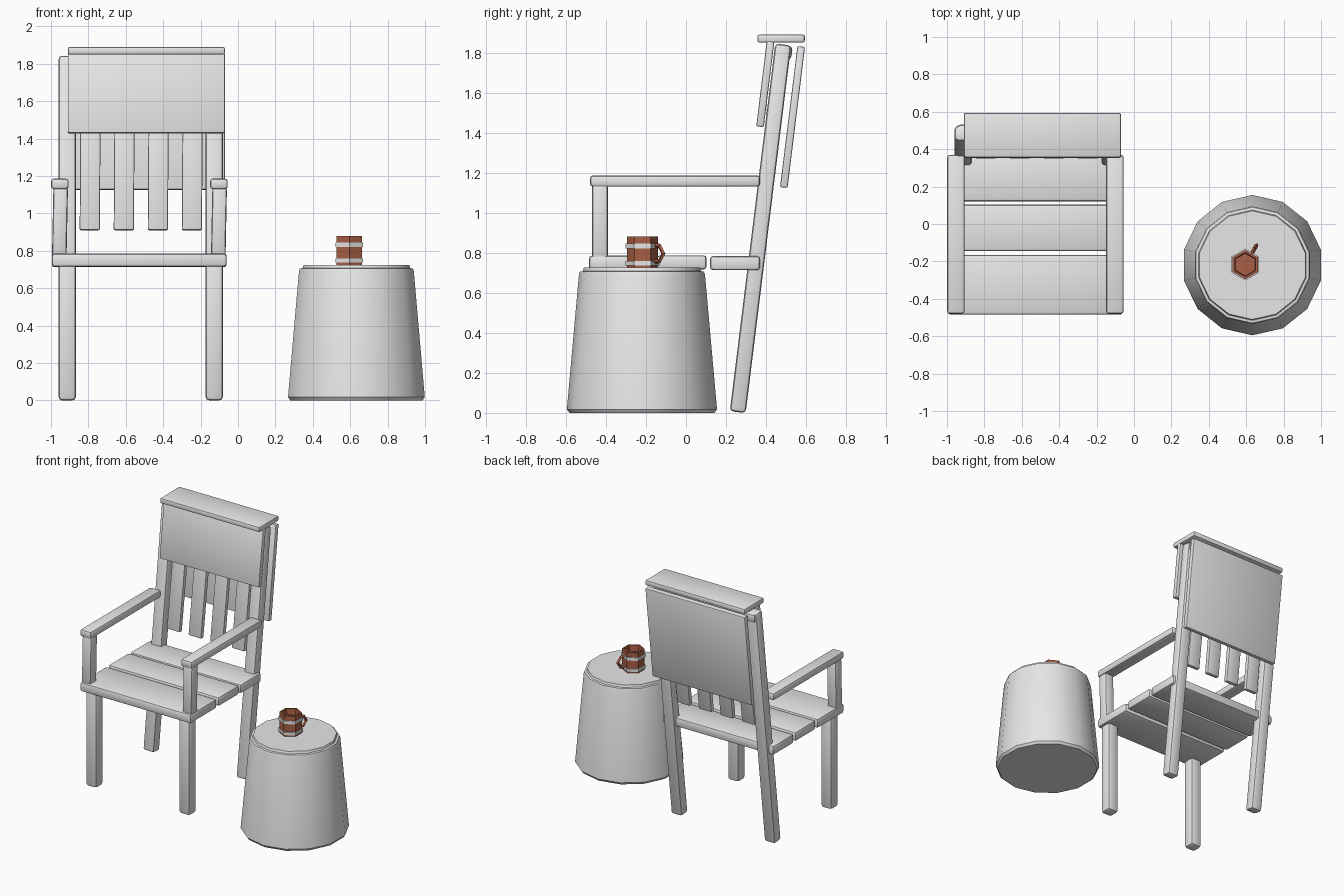
import bpy, bmesh, math
from mathutils import Vector

if "Cube" in bpy.data.objects:
    bpy.data.objects.remove(bpy.data.objects["Cube"])


def material(name, rgb):
    m = bpy.data.materials.new(name)
    m.use_nodes = True
    m.diffuse_color = (*rgb, 1)
    m.node_tree.nodes["Principled BSDF"].inputs["Base Color"].default_value = (*rgb, 1)
    return m


GREY = material("pale grey", (0.8, 0.8, 0.8))
BROWN = material("mug brown", (0.4, 0.114, 0.06))


def finish(obj, mat, angle=30):
    obj.data.materials.append(mat)
    bpy.ops.object.select_all(action='DESELECT')
    obj.select_set(True)
    bpy.context.view_layer.objects.active = obj
    bpy.ops.object.shade_smooth_by_angle(angle=math.radians(angle))
    return obj


def from_bmesh(name, bm):
    bmesh.ops.recalc_face_normals(bm, faces=bm.faces)
    mesh = bpy.data.meshes.new(name)
    bm.to_mesh(mesh)
    bm.free()
    obj = bpy.data.objects.new(name, mesh)
    bpy.context.collection.objects.link(obj)
    return obj


def plank(name, centre, size, lean=0.0, roll=0.0, bevel=0.012):
    """A chamfered board, leaning towards the back."""
    bm = bmesh.new()
    bmesh.ops.create_cube(bm, size=1)
    bmesh.ops.scale(bm, vec=size, verts=bm.verts)
    bmesh.ops.bevel(bm, geom=bm.edges[:], offset=bevel, segments=2,
                    profile=0.5, affect='EDGES')
    obj = from_bmesh(name, bm)
    obj.location = centre
    obj.rotation_euler = (-lean, roll, 0)
    return finish(obj, GREY)


def lathe(name, profile, sides, centre, mat, angle=20, closed=False):
    """Turn (radius, height) points into a solid with a corner facing +y."""
    bm = bmesh.new()
    rings = []
    for r, z in profile:
        turns = [math.pi / 2 + math.tau * i / sides for i in range(sides)]
        rings.append([bm.verts.new((r * math.cos(a), r * math.sin(a), z)) for a in turns])
    pairs = list(zip(rings, rings[1:]))
    if closed:
        pairs.append((rings[-1], rings[0]))
    else:
        bm.faces.new(rings[0])
        bm.faces.new(rings[-1])
    for lo, hi in pairs:
        for i in range(sides):
            j = (i + 1) % sides
            bm.faces.new((lo[i], lo[j], hi[j], hi[i]))
    obj = from_bmesh(name, bm)
    obj.location = centre
    return finish(obj, mat, angle)


LEAN = 0.123      # slope of the chair back
MID = -0.52       # chair centre line


def back_y(z):
    return 0.258 + z * math.tan(LEAN)


# Seat planks
for name, y0, y1, z in (("front", -0.485, -0.165, 0.75),
                        ("middle", -0.145, 0.103, 0.752),
                        ("rear", 0.12, 0.37, 0.748)):
    plank(name + "_seat_plank", (-0.528, (y0 + y1) / 2, z),
          (0.935, y1 - y0, 0.07), bevel=0.015)

# Legs, arm posts and arms on both sides
for side, s in (("right", -1), ("left", 1)):
    leg_x = MID + s * 0.393
    plank(side + "_front_leg", (leg_x, -0.425, 0.37), (0.093, 0.09, 0.74), bevel=0.02)
    plank(side + "_rear_leg", (leg_x, back_y(0.922), 0.922),
          (0.092, 0.08, 1.85), LEAN, bevel=0.018)
    arm_x = MID - 0.007 + s * 0.425
    plank(side + "_arm_post", (arm_x, -0.43, 0.945), (0.078, 0.08, 0.39),
          roll=0.02, bevel=0.015)
    plank(side + "_arm", (arm_x, -0.055, 1.158), (0.094, 0.85, 0.056), bevel=0.015)

# Back: slats, crossbar, panels and cap
for i in range(4):
    plank("back_slat_%d" % (i + 1), (-0.79 + i * 0.182, back_y(1.335) - 0.005, 1.335),
          (0.108, 0.035, 0.855), LEAN, 0.006, bevel=0.008)
plank("crossbar", (MID, 0.487, 1.802), (0.86, 0.085, 0.07), LEAN, bevel=0.02)
plank("front_panel", (-0.49, 0.396, 1.643), (0.84, 0.038, 0.43), LEAN, bevel=0.008)
plank("back_panel", (-0.49, 0.532, 1.478), (0.84, 0.038, 0.71), LEAN, bevel=0.008)
plank("top_cap", (-0.49, 0.475, 1.87), (0.84, 0.237, 0.04), bevel=0.01)

# Tapered drum table
lathe("drum_table", [(0.362, 0), (0.375, 0.018), (0.315, 0.69), (0.31, 0.705),
                     (0.295, 0.708), (0.29, 0.725)], 14, (0.633, -0.22, 0), GREY, 27)

# Six-sided mug with a hollow top
MUG = (0.595, -0.217, 0.725)
lathe("mug_body", [(0.078, 0), (0.078, 0.155), (0.064, 0.155), (0.06, 0.11)],
      6, MUG, BROWN)
for name, z0, z1 in (("lower", 0.012, 0.034), ("upper", 0.096, 0.12)):
    lathe(name + "_mug_band", [(0.074, z0), (0.085, z0), (0.085, z1), (0.074, z1)],
          6, MUG, GREY, closed=True)

# Mug handle, swept along an angular path
out = Vector((math.cos(math.pi / 3), math.sin(math.pi / 3), 0))
curve = bpy.data.curves.new("mug_handle", 'CURVE')
curve.dimensions = '3D'
curve.bevel_depth = 0.011
curve.bevel_resolution = 0
curve.use_fill_caps = True
path = [(0.06, 0.113), (0.098, 0.108), (0.12, 0.07), (0.098, 0.033), (0.06, 0.028)]
spline = curve.splines.new('POLY')
spline.points.add(len(path) - 1)
for point, (d, z) in zip(spline.points, path):
    point.co = (*(Vector(MUG) + out * d + Vector((0, 0, z))), 1)
handle = bpy.data.objects.new("mug_handle", curve)
bpy.context.collection.objects.link(handle)
bpy.ops.object.select_all(action='DESELECT')
handle.select_set(True)
bpy.context.view_layer.objects.active = handle
bpy.ops.object.convert(target='MESH')
finish(bpy.context.view_layer.objects.active, BROWN)
